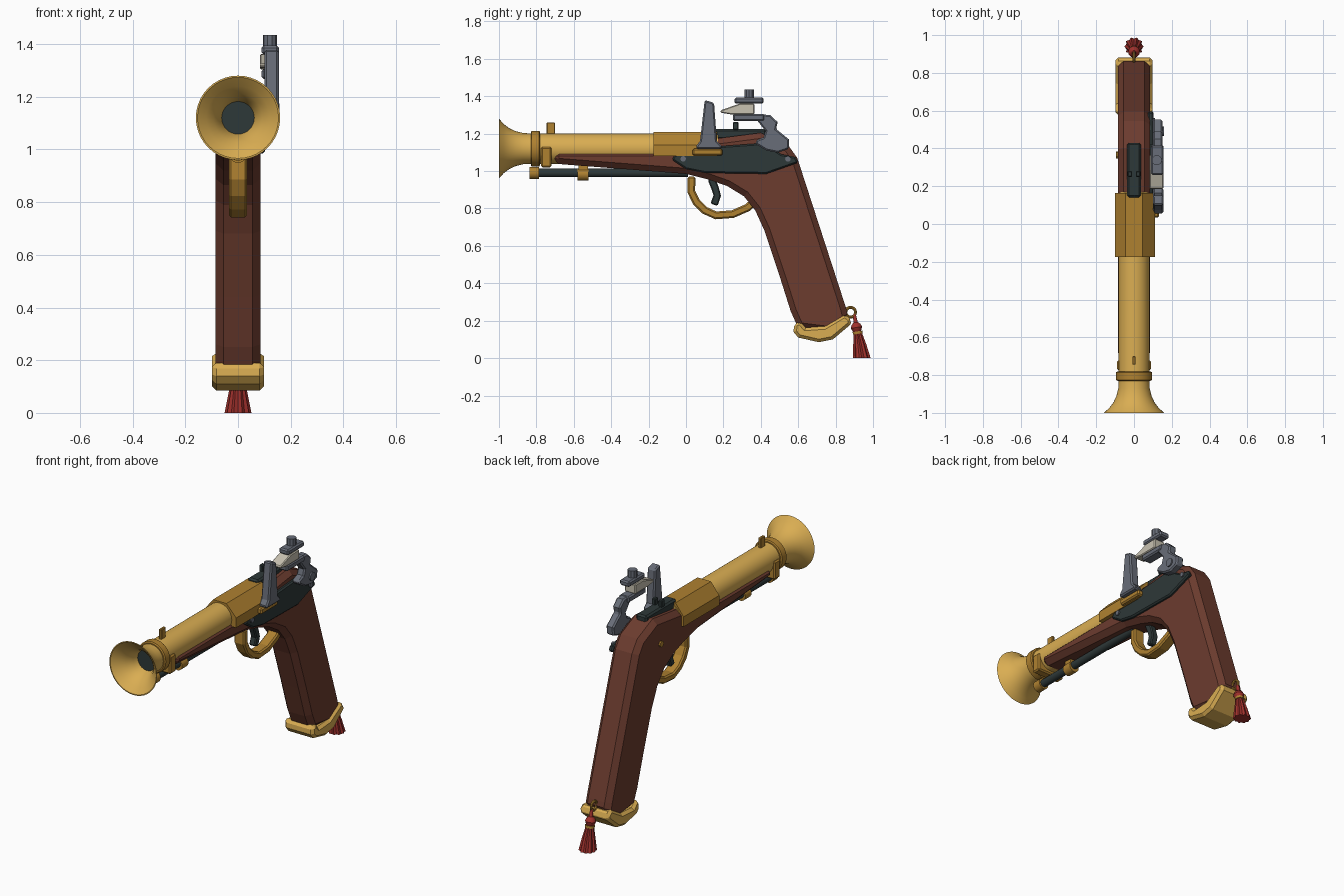
import bpy, bmesh, math
from mathutils import Matrix, Vector

if "Cube" in bpy.data.objects:
    bpy.data.objects.remove(bpy.data.objects["Cube"])


def material(name, rgb):
    m = bpy.data.materials.new(name)
    m.use_nodes = True
    m.diffuse_color = (*rgb, 1)
    m.node_tree.nodes["Principled BSDF"].inputs["Base Color"].default_value = (*rgb, 1)
    return m


GOLD = material("light_brass", (0.70, 0.42, 0.085))
BRASS = material("dark_brass", (0.43, 0.22, 0.03))
WOOD = material("wood", (0.15, 0.045, 0.028))
STEEL = material("steel", (0.14, 0.155, 0.19))
IRON = material("dark_iron", (0.027, 0.04, 0.04))
RED = material("red_cord", (0.35, 0.03, 0.025))
FLINT = material("flint", (0.58, 0.54, 0.44))


def finish(name, bm, mat, bevel=0.0, smooth=False):
    bmesh.ops.recalc_face_normals(bm, faces=bm.faces)
    me = bpy.data.meshes.new(name)
    bm.to_mesh(me)
    bm.free()
    me.materials.append(mat)
    ob = bpy.data.objects.new(name, me)
    bpy.context.collection.objects.link(ob)
    if bevel:
        mod = ob.modifiers.new("chamfer", "BEVEL")
        mod.width = bevel
        mod.segments = 1
        mod.limit_method = "ANGLE"
        mod.angle_limit = math.radians(60)
    if smooth:
        bpy.ops.object.select_all(action="DESELECT")
        ob.select_set(True)
        bpy.context.view_layer.objects.active = ob
        bpy.ops.object.shade_smooth_by_angle(angle=math.radians(35))
    return ob


def prism(name, pts, x0, x1, mat, bevel=0.0):
    """Side profile of (y, z) points extruded across x."""
    bm = bmesh.new()
    face = bm.faces.new([bm.verts.new((x0, y, z)) for y, z in pts])
    ext = bmesh.ops.extrude_face_region(bm, geom=[face])
    moved = [v for v in ext["geom"] if isinstance(v, bmesh.types.BMVert)]
    bmesh.ops.translate(bm, vec=(x1 - x0, 0, 0), verts=moved)
    return finish(name, bm, mat, bevel)


def box(name, x, y, z, mat, bevel=0.0):
    pts = [(y[0], z[0]), (y[1], z[0]), (y[1], z[1]), (y[0], z[1])]
    return prism(name, pts, x[0], x[1], mat, bevel)


def strip(name, path, thick, half, mat, bevel=0.0):
    """Ribbon of constant thickness following a (y, z) path."""
    pts = [Vector(p) for p in path]
    left, right = [], []
    for i, p in enumerate(pts):
        d = (pts[min(i + 1, len(pts) - 1)] - pts[max(i - 1, 0)]).normalized()
        n = Vector((-d.y, d.x)) * thick / 2
        left.append(p + n)
        right.append(p - n)
    return prism(name, left + right[::-1], -half, half, mat, bevel)


def lathe(name, prof, origin, axis, mat, n=32, smooth=True, lobes=0.0):
    """Revolve (distance, radius) pairs round an axis; lobes pinches alternate sides."""
    rot = Vector(axis).to_track_quat("Z", "Y").to_matrix().to_4x4()
    mat4 = Matrix.Translation(origin) @ rot
    bm = bmesh.new()
    rings = []
    for d, r in prof:
        ring = []
        for i in range(n):
            a = 2 * math.pi * i / n
            rr = r * (1 - lobes * (i % 2))
            ring.append(bm.verts.new(mat4 @ Vector((rr * math.cos(a), rr * math.sin(a), d))))
        rings.append(ring)
    for a, b in zip(rings, rings[1:]):
        for i in range(n):
            j = (i + 1) % n
            bm.faces.new((a[i], a[j], b[j], b[i]))
    bm.faces.new(rings[0])
    bm.faces.new(rings[-1])
    return finish(name, bm, mat, smooth=smooth)


def rod(name, origin, axis, length, r, mat, n=16):
    return lathe(name, [(0, r), (length, r)], origin, axis, mat, n)


Y, X = (0, 1, 0), (1, 0, 0)
BORE = 1.12

# Barrel with flared muzzle, its inner funnel ending at the dark bore
lathe("barrel", [(-0.86, 0.06), (-0.9, 0.07), (-0.94, 0.092), (-0.97, 0.12), (-1, 0.154),
                 (-1, 0.16), (-0.975, 0.132), (-0.945, 0.109), (-0.91, 0.093), (-0.87, 0.083),
                 (-0.82, 0.081), (0.17, 0.081)], (0, 0, BORE), Y, GOLD, 40)
rod("bore", (0, -0.87, BORE), Y, 0.008, 0.062, IRON, 32)
lathe("muzzle_ring", [(-0.83, 0.088), (-0.825, 0.095), (-0.785, 0.095), (-0.78, 0.088)],
      (0, 0, BORE), Y, BRASS, 32)
box("front_sight", (-0.009, 0.009), (-0.745, -0.7), (1.19, 1.26), BRASS, 0.004)
box("barrel_band", (-0.09, 0.09), (-0.775, -0.72), (1.02, 1.13), BRASS, 0.008)

# Faceted breech, built as a cross-section run along y
bm = bmesh.new()
section = [(-0.1, 1.08), (-0.1, 1.14), (-0.045, 1.21), (0.045, 1.21), (0.11, 1.14), (0.11, 1.08)]
face = bm.faces.new([bm.verts.new((x, -0.175, z)) for x, z in section])
ext = bmesh.ops.extrude_face_region(bm, geom=[face])
bmesh.ops.translate(bm, vec=(0, 0.34, 0),
                    verts=[v for v in ext["geom"] if isinstance(v, bmesh.types.BMVert)])
finish("breech", bm, BRASS)

# Wooden stock and grip
prism("stock", [(-0.71, 1.11), (-0.71, 1.04), (0, 0.985), (0.12, 0.955), (0.22, 0.92),
                (0.31, 0.865), (0.37, 0.79), (0.42, 0.68), (0.5, 0.44), (0.56, 0.25),
                (0.6, 0.16), (0.76, 0.14), (0.87, 0.21), (0.855, 0.27), (0.595, 1.07),
                (0.545, 1.14), (0.4, 1.205), (0.17, 1.175), (-0.1, 1.11)],
      -0.085, 0.085, WOOD, 0.03)
prism("butt_cap", [(0.578, 0.185), (0.61, 0.195), (0.64, 0.163), (0.74, 0.17), (0.85, 0.235),
                   (0.885, 0.205), (0.88, 0.18), (0.785, 0.1), (0.71, 0.085), (0.6, 0.11),
                   (0.575, 0.14)], -0.098, 0.098, GOLD, 0.016)

# Ramrod under the barrel
rod("ramrod", (0, -0.79, 0.99), Y, 0.8, 0.023, IRON)
rod("ramrod_tip", (0, -0.837, 0.99), Y, 0.052, 0.033, BRASS)
rod("ramrod_collar", (0, -0.58, 0.982), Y, 0.06, 0.033, BRASS)
box("collar_mount", (-0.022, 0.022), (-0.575, -0.525), (0.99, 1.04), BRASS)

# Trigger and guard
strip("trigger_guard", [(0.03, 0.97), (0.028, 0.89), (0.055, 0.835), (0.1, 0.79), (0.16, 0.763),
                        (0.25, 0.77), (0.33, 0.805), (0.39, 0.86)], 0.042, 0.035, BRASS, 0.008)
strip("trigger", [(0.135, 0.96), (0.155, 0.91), (0.167, 0.87), (0.15, 0.82)],
      0.04, 0.02, IRON, 0.006)

# Rear sight on top
box("sight_base", (-0.036, 0.036), (0.14, 0.43), (1.17, 1.225), IRON, 0.01)
for side in (-1, 1):
    box("sight_leaf", (side * 0.022 - 0.012, side * 0.022 + 0.012), (0.25, 0.28),
        (1.22, 1.262), IRON, 0.004)

# Lock plate with bolts
prism("lock_plate", [(-0.075, 1.06), (0, 1.01), (0.1, 0.99), (0.43, 0.985), (0.6, 1.045),
                     (0.585, 1.075), (0.51, 1.09), (0.42, 1.15), (0, 1.12), (-0.065, 1.08)],
      0.075, 0.103, IRON, 0.008)
for y in (-0.015, 0.545):
    rod("lock_bolt", (0.095, y, 1.065), X, 0.016, 0.015, STEEL, 10)
rod("side_pin", (-0.095, 0.365, 1.05), X, 0.02, 0.018, BRASS, 10)

# Pan and striking plate
box("pan", (0.085, 0.133), (0.035, 0.195), (1.083, 1.12), BRASS, 0.008)
prism("striking_plate", [(0.1, 1.38), (0.15, 1.365), (0.165, 1.16), (0.19, 1.135), (0.19, 1.118),
                         (0.055, 1.118), (0.055, 1.135), (0.075, 1.16)],
      0.1, 0.155, STEEL, 0.008)

# Cock holding the flint between two jaws
prism("cock", [(0.39, 1.303), (0.45, 1.3), (0.49, 1.262), (0.482, 1.225), (0.552, 1.168),
               (0.549, 1.118), (0.49, 1.098), (0.43, 1.11), (0.372, 1.145), (0.375, 1.165),
               (0.414, 1.18), (0.425, 1.214), (0.385, 1.265)], 0.1, 0.15, STEEL, 0.008)
rod("cock_screw", (0.14, 0.49, 1.15), X, 0.018, 0.025, STEEL, 12)
box("lower_jaw", (0.09, 0.155), (0.25, 0.42), (1.267, 1.305), STEEL, 0.008)
prism("flint", [(0.185, 1.325), (0.185, 1.312), (0.24, 1.303), (0.365, 1.303), (0.365, 1.362),
                (0.285, 1.36)], 0.083, 0.155, FLINT, 0.005)
box("upper_jaw", (0.09, 0.155), (0.26, 0.415), (1.36, 1.394), STEEL, 0.008)
rod("jaw_screw", (0.121, 0.338, 1.38), (0, 0, 1), 0.055, 0.027, STEEL, 10)

# Ring and tassel at the butt
bm = bmesh.new()
hoop = bmesh.ops.create_circle(bm, segments=8, radius=0.008,
                               matrix=Matrix.Translation((0, 0.026, 0)))
bmesh.ops.rotate(bm, verts=bm.verts, cent=(0, 0.026, 0), matrix=Matrix.Identity(3))
bmesh.ops.spin(bm, geom=bm.verts[:] + bm.edges[:], cent=(0, 0, 0), axis=(1, 0, 0),
               dvec=(0, 0, 0), angle=2 * math.pi, steps=20)
bmesh.ops.remove_doubles(bm, verts=bm.verts, dist=0.0005)
bm.clear()
rings = [[bm.verts.new((0.008 * math.sin(b), 0.88 + (0.026 + 0.008 * math.cos(b)) * math.cos(a),
                        0.245 + (0.026 + 0.008 * math.cos(b)) * math.sin(a)))
          for b in (k * math.pi / 4 for k in range(8))]
         for a in (k * math.pi / 10 for k in range(20))]
for i in range(20):
    p, q = rings[i], rings[(i + 1) % 20]
    for k in range(8):
        bm.faces.new((p[k], p[k - 1], q[k - 1], q[k]))
finish("hanging_ring", bm, BRASS, smooth=True)

HANG = (0, 0.16, -1)
lathe("tassel_knot", [(0, 0.008), (0.045, 0.012), (0.055, 0.024), (0.072, 0.031), (0.09, 0.024),
                      (0.1, 0.018)], (0, 0.9, 0.235), HANG, RED, 14)
rod("tassel_band", (0, 0.917, 0.143), HANG, 0.014, 0.027, BRASS, 14)
skirt = lathe("tassel_skirt", [(0, 0.024), (0.06, 0.037), (0.129, 0.051)], (0, 0.919, 0.13),
              HANG, RED, 20, smooth=False, lobes=0.16)
for v in skirt.data.vertices:
    if v.co.z < 0.02:
        v.co.z = 0
